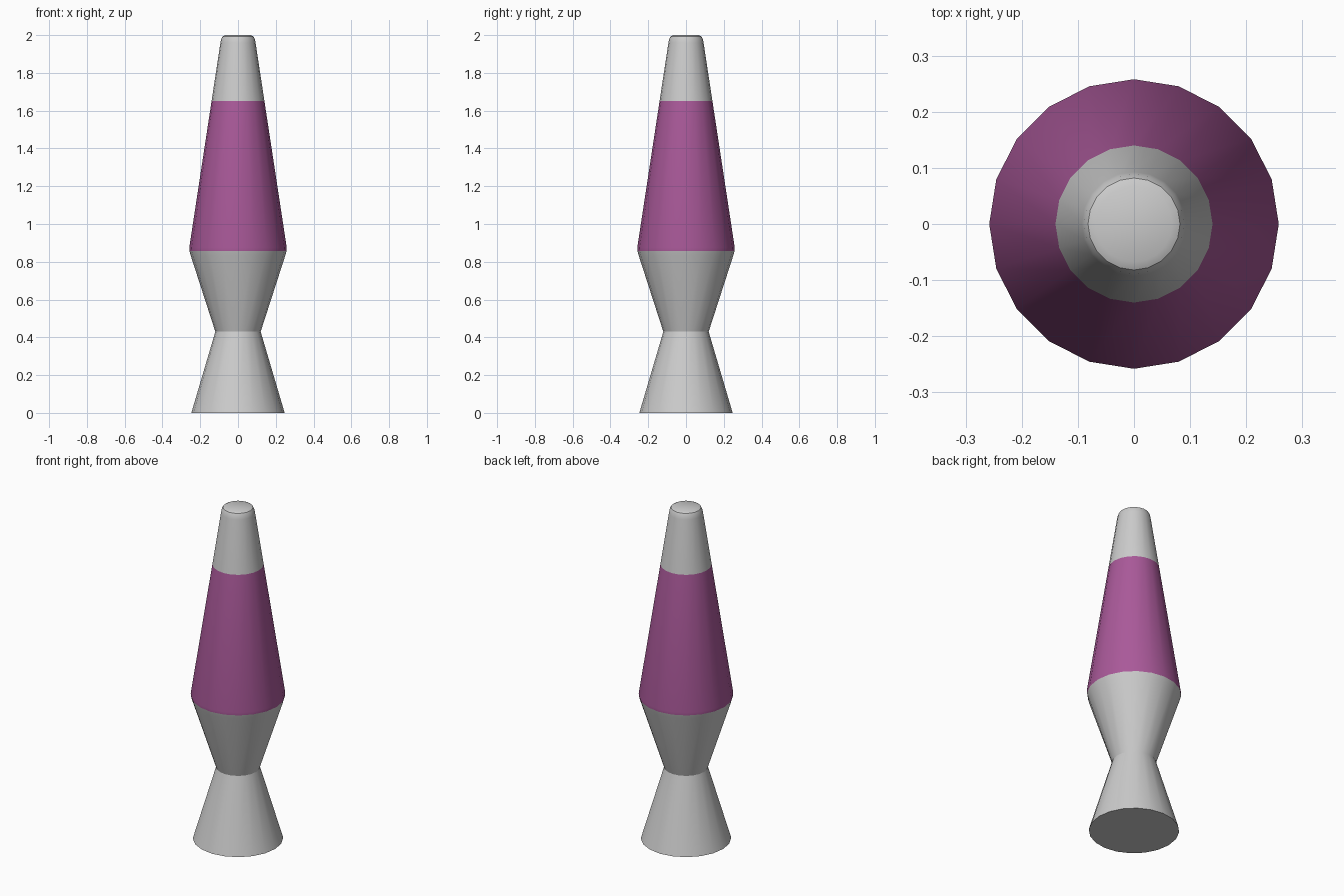
import bpy, bmesh, math

if "Cube" in bpy.data.objects:
    bpy.data.objects.remove(bpy.data.objects["Cube"])

SIDES = 20


def lathe(name, profile, close_bottom=False, close_top=False, color=None):
    """Revolve (radius, z) points around the z axis."""
    bm = bmesh.new()
    rings = []
    for r, z in profile:
        angles = [2 * math.pi * i / SIDES for i in range(SIDES)]
        rings.append([bm.verts.new((r * math.cos(a), r * math.sin(a), z)) for a in angles])
    for lo, hi in zip(rings, rings[1:]):
        for i in range(SIDES):
            j = (i + 1) % SIDES
            bm.faces.new((lo[i], lo[j], hi[j], hi[i]))
    if close_bottom:
        bm.faces.new(rings[0][::-1])
    if close_top:
        bm.faces.new(rings[-1])
    mesh = bpy.data.meshes.new(name)
    bm.to_mesh(mesh)
    bm.free()
    obj = bpy.data.objects.new(name, mesh)
    bpy.context.collection.objects.link(obj)
    if color:
        mat = bpy.data.materials.new(name + "_material")
        mat.diffuse_color = color
        mat.use_nodes = True
        mat.node_tree.nodes["Principled BSDF"].inputs["Base Color"].default_value = mat.diffuse_color
        mesh.materials.append(mat)
    bpy.ops.object.select_all(action='DESELECT')
    obj.select_set(True)
    bpy.context.view_layer.objects.active = obj
    bpy.ops.object.shade_smooth_by_angle(angle=math.radians(32))
    return obj


# Flared foot and the cup that holds the glass, meeting at a narrow waist
lathe("base", [(0.247, 0), (0.12, 0.43), (0.251, 0.835), (0.257, 0.858)], close_bottom=True)

# Tapered glass vessel with a softened lower rim
lathe("glass", [(0.257, 0.858), (0.258, 0.875), (0.14, 1.65)],
      color=(0.40, 0.10, 0.32, 1))

# Cap with a rounded top edge
lathe("cap", [(0.14, 1.65), (0.093, 1.96), (0.089, 1.98), (0.082, 1.993), (0.068, 2.0)],
      close_top=True)
